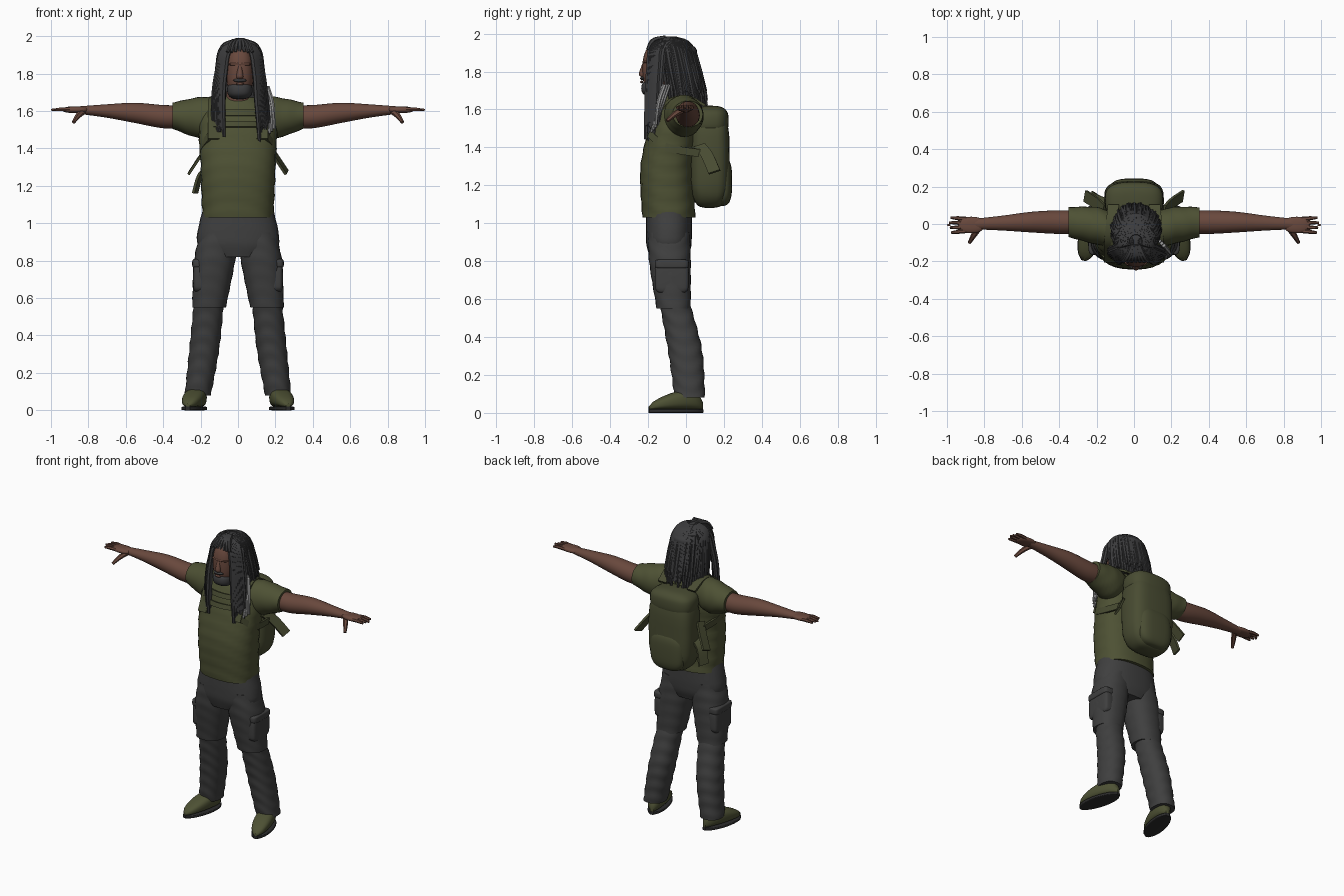
import bpy, bmesh, random
from math import sin, cos, pi, radians
from mathutils import Vector, Matrix

random.seed(4)
if "Cube" in bpy.data.objects:
    bpy.data.objects.remove(bpy.data.objects["Cube"])


def material(name, red, green, blue):
    mat = bpy.data.materials.new(name)
    mat.use_nodes = True
    mat.diffuse_color = (red, green, blue, 1)
    shader = mat.node_tree.nodes["Principled BSDF"]
    shader.inputs["Base Color"].default_value = mat.diffuse_color
    shader.inputs["Roughness"].default_value = 0.8
    return mat


SKIN = material("brown skin", .14, .065, .046)
OLIVE = material("olive cloth", .075, .082, .034)
PACK = material("pack olive", .066, .072, .032)
GREY = material("charcoal trousers", .05, .05, .05)
HAIR = material("dark hair", .045, .045, .047)
SILVER = material("silver hair", .3, .3, .3)
SOLE = material("dark sole", .025, .025, .025)
parts = []


def smooth_path(points, steps):
    """Catmull-Rom interpolation of tuples of any length."""
    points = [Vector(p) for p in points]
    points = [points[0]] + points + [points[-1]]
    path = []
    for a, b, c, d in zip(points, points[1:], points[2:], points[3:]):
        for k in range(steps):
            t = k / steps
            slope_b, slope_c = (c - a) / 2, (d - b) / 2
            blend = t * t * (3 - 2 * t)
            path.append(b.lerp(c, blend) + slope_b * t * (1 - t) ** 2 - slope_c * t * t * (1 - t))
    return path + [points[-1]]


def skin_rings(name, rings, mat):
    """Mesh from a row of closed rings with capped ends."""
    bm = bmesh.new()
    rows = [[bm.verts.new(co) for co in ring] for ring in rings]
    for row, following in zip(rows, rows[1:]):
        for i in range(len(row)):
            bm.faces.new((row[i - 1], row[i], following[i], following[i - 1]))
    bm.faces.new(rows[0])
    bm.faces.new(rows[-1])
    bmesh.ops.recalc_face_normals(bm, faces=bm.faces)
    mesh = bpy.data.meshes.new(name)
    bm.to_mesh(mesh)
    bm.free()
    mesh.materials.append(mat)
    ob = bpy.data.objects.new(name, mesh)
    bpy.context.collection.objects.link(ob)
    parts.append(ob)
    return ob


def power(value, exponent):
    return abs(value) ** exponent * (1 if value > 0 else -1)


def loft(name, rings, mat, axis="z", square=2, fold=0, steps=6, sides=28):
    """Each ring is a centre and two half widths across the lofting axis."""
    along = "xyz".index(axis)
    u, v = [i for i in range(3) if i != along]
    loops = []
    for x, y, z, wide, deep in smooth_path(rings, steps):
        loop = []
        for i in range(sides):
            t = 2 * pi * i / sides
            co = Vector((x, y, z))
            crease = 1 + fold * sin(75 * co[along] + 2 * sin(t + 1) + 2 * cos(2 * t))
            co[u] += wide * crease * power(cos(t), 2 / square)
            co[v] += deep * crease * power(sin(t), 2 / square)
            loop.append(co)
        loops.append(loop)
    return skin_rings(name, loops, mat)


def ball(name, at, size, mat, square=2, fold=0):
    """Ellipsoid, boxier as square grows."""
    centre, rings = Vector(at), []
    for i in range(13):
        t = pi * i / 12
        spread = max(sin(t), .01) ** (2 / square)
        height = centre.z - size[2] * power(cos(t), 2 / square)
        rings.append((centre.x, centre.y, height, size[0] * spread, size[1] * spread))
    return loft(name, rings, mat, square=square, fold=fold, steps=2)


def ribbon(name, points, across, mat):
    """Flat strap along a path."""
    path, half = smooth_path(points, 4), Vector(across) / 2
    rings = []
    for before, p, after in zip(path[:1] + path, path, path[1:] + path[-1:]):
        lift = (after - before).cross(half).normalized() * .007
        rings.append([p + half + lift, p - half + lift, p - half - lift, p + half - lift])
    return skin_rings(name, rings, mat)


def strands(name, paths, radius, mat):
    """Round tapering strands along smooth paths, as one mesh."""
    curve = bpy.data.curves.new(name, "CURVE")
    curve.dimensions, curve.bevel_depth = "3D", radius
    curve.bevel_resolution, curve.resolution_u, curve.use_fill_caps = 1, 5, True
    for path in paths:
        spline = curve.splines.new("BEZIER")
        spline.bezier_points.add(len(path) - 1)
        for point, co in zip(spline.bezier_points, path):
            point.co = co
            point.handle_left_type = point.handle_right_type = "AUTO"
        spline.bezier_points[-1].radius = .6
    curve.materials.append(mat)
    ob = bpy.data.objects.new(name, curve)
    bpy.context.collection.objects.link(ob)
    bpy.ops.object.select_all(action="DESELECT")
    ob.select_set(True)
    bpy.context.view_layer.objects.active = ob
    bpy.ops.object.convert(target="MESH")
    parts.append(bpy.context.view_layer.objects.active)


# Shirt and trouser seat
loft("shirt", [(0, -.09, 1.03, .19, .14), (0, -.1, 1.3, .2, .14), (0, -.055, 1.57, .2, .12),
               (0, -.04, 1.69, .08, .07)], OLIVE, square=2.4, fold=.012, steps=12)
loft("trouser_seat", [(0, -.09, 1.07, .19, .12), (0, -.09, .9, .22, .12), (0, -.09, .82, .15, .1)],
     GREY, square=2.4, fold=.006)

for s, side in ((1, "left_"), (-1, "right_")):
    def flip(*points):
        return [(s * p[0], *p[1:]) for p in points]

    # Legs with a zip-off cuff at the knee
    loft(side + "thigh", flip((.1, -.09, .95, .1, .11), (.125, -.085, .8, .11, .11), (.155, -.065, .55, .09, .09)),
         GREY, square=2.3, fold=.014, steps=12)
    loft(side + "shin", flip((.155, -.06, .58, .08, .08), (.18, -.005, .33, .08, .09), (.215, .02, .08, .07, .08)),
         GREY, square=2.2, fold=.028, steps=16)
    ball(side + "cargo_pocket", (s * .2, -.075, .71), (.04, .09, .08), GREY, square=5)
    ball(side + "pocket_flap", (s * .2, -.075, .785), (.045, .09, .025), GREY, square=5)

    # Shoes, lofted heel to toe and turned outward
    uppers, soles = [], []
    for i in range(13):
        t = i / 12
        wide = .058 * max(sin(pi * t), .02) ** .4
        tall = .055 * max(sin(pi * t), .02) ** .3 * (1.2 - .7 * t)
        y = .09 - .29 * t
        uppers.append((0, y, .018 + tall, wide, tall))
        soles.append((0, y * 1.01, .01, wide * 1.04, .01))
    turn = Matrix.Translation((s * .22, 0, 0)) @ Matrix.Rotation(s * radians(14), 4, "Z")
    loft(side + "shoe", uppers, OLIVE, axis="y", square=2.6, steps=1).data.transform(turn)
    loft(side + "sole", soles, SOLE, axis="y", square=6, steps=1).data.transform(turn)

    # Sleeve, arm and hand
    loft(side + "sleeve", flip((.1, -.035, 1.58, .09, .09), (.2, -.01, 1.565, .1, .11), (.35, .01, 1.575, .08, .07)),
         OLIVE, axis="x", fold=.014, steps=8)
    loft(side + "arm", flip((.28, .01, 1.57, .06, .06), (.4, .01, 1.57, .063, .062), (.55, .01, 1.59, .055, .054),
                            (.7, .005, 1.6, .04, .036), (.85, 0, 1.605, .028, .02)), SKIN, axis="x")
    ball(side + "palm", (s * .87, -.005, 1.607), (.07, .044, .018), SKIN, square=2.4)
    strands(side + "fingers", [flip((.9, y, 1.608), (.94, y * 1.1, 1.61), (.99 - abs(y) / 3, y * 1.2, 1.607))
                               for y in (.028, .006, -.016, -.038)], .011, SKIN)
    ball(side + "fingertip", (s * .99, -.006, 1.607), (.01, .006, .006), SKIN)
    strands(side + "thumb", [flip((.82, -.01, 1.6), (.85, -.05, 1.58), (.88, -.1, 1.54))], .016, SKIN)

    # Pack harness over the shoulder and under the arm
    ribbon(side + "shoulder_strap", flip((.11, .1, 1.62), (.12, 0, 1.67), (.13, -.11, 1.63), (.13, -.2, 1.45)),
           (.06, 0, 0), PACK)
    ribbon(side + "lower_strap", flip((.15, -.19, 1.47), (.2, -.1, 1.4), (.18, .07, 1.37)), (0, .01, .04), PACK)
    ribbon(side + "strap_tail", flip((.16, .07, 1.41), (.2, .11, 1.36), (.26, .15, 1.27)), (.01, .06, .02), PACK)
# Loose waist strap on the right only
ribbon("waist_strap", [(-.15, .1, 1.3), (-.2, .12, 1.26), (-.23, .14, 1.16)], (.02, .07, 0), PACK)

# Chest straps
for name, y, z in (("lower_chest_strap", -.205, 1.53), ("upper_chest_strap", -.18, 1.59)):
    ribbon(name, [(x / 10, y + .02 * x * x, z) for x in (-1.4, -.7, 0, .7, 1.4)], (0, .01, .03), PACK)

# Backpack with lid and lower pocket
ball("backpack", (0, .125, 1.34), (.16, .105, .26), PACK, square=3.4, fold=.006)
ball("pack_lid", (0, .125, 1.54), (.155, .1, .08), PACK, square=3)
ball("pack_lower_pocket", (0, .18, 1.22), (.125, .063, .13), PACK, square=3.2)

# Head, face and beard
middle = .01
ball("neck", (0, -.07, 1.68), (.065, .065, .09), SKIN, square=3)
ball("face", (middle, -.14, 1.81), (.073, .09, .145), SKIN, square=2.4)
ball("beard", (middle, -.148, 1.712), (.068, .088, .05), HAIR, square=2.5)
ball("moustache", (middle, -.226, 1.764), (.036, .016, .01), HAIR)
ball("lips", (middle, -.234, 1.745), (.022, .008, .007), SKIN)
loft("nose", [(middle, -.226, 1.772, .015, .012), (middle, -.23, 1.79, .018, .018),
              (middle, -.217, 1.85, .008, .01)], SKIN)
ball("brow_ridge", (middle, -.205, 1.85), (.06, .025, .012), SKIN)

# Hair mass
loft("hair_mass", [(middle, -.09, 1.98, .03, .04), (middle, -.075, 1.93, .1, .12), (middle, -.05, 1.87, .11, .11),
                   (middle, -.02, 1.65, .12, .095)], HAIR)


def back_lock(angle, end):
    """Lock running from the crown over the back or side of the head."""
    out = Vector((sin(angle), -cos(angle), 0))
    r = random.uniform(.93, 1.03)
    return [Vector((middle, y, z)) + out * spread
            for y, z, spread in ((-.09, 1.975, .03), (-.075, 1.945, .09), (-.05, 1.83, r * .117),
                                 (-.02, end, r * .13))]


strands("back_locks", [back_lock(radians(62 + i * 3.55), random.uniform(1.6, 1.66) + i % 2 * .05)
                       for i in range(67)], .0135, HAIR)


def front_lock(s, f, depth):
    """Long lock beside the face; f runs from the face to the ear."""
    sway = .04 if s > 0 else 0
    y = depth - .2 + .05 * f
    return [(middle + s * .012, -.13 + .05 * f, 1.972), (middle + s * (.055 + .03 * f), y + .02, 1.93),
            (middle + s * (.078 + .04 * f), y + .005, 1.82),
            (s * (.08 + .05 * f + sway / 2), y - .005, 1.66),
            (s * (.075 + .055 * f + sway), y - .012, random.uniform(1.43, 1.52))]


strands("front_locks", [front_lock(s, i / 7, depth) for s in (1, -1) for i in range(8)
                        for depth in (0, .02)], .0145, HAIR)
strands("fringe_locks", [[(middle + x / 3, -.11, 1.978), (middle + x, -.175, 1.96), (middle + x * 1.5, -.203, 1.915)]
                         for x in (-.045, -.03, -.015, 0, .015, .03, .045)], .014, HAIR)
strands("silver_locks", [[(.135 + d, -.09 - d, 1.73), (.16 + d, -.12 - d, 1.64), (.17 + d, -.185 + d, 1.48 + d)]
                         for d in (0, .012, .024)], .011, SILVER)

# Smooth shading with crisp edges kept
bpy.ops.object.select_all(action="DESELECT")
for ob in parts:
    ob.select_set(True)
bpy.context.view_layer.objects.active = parts[0]
bpy.ops.object.shade_smooth_by_angle(angle=radians(45))
